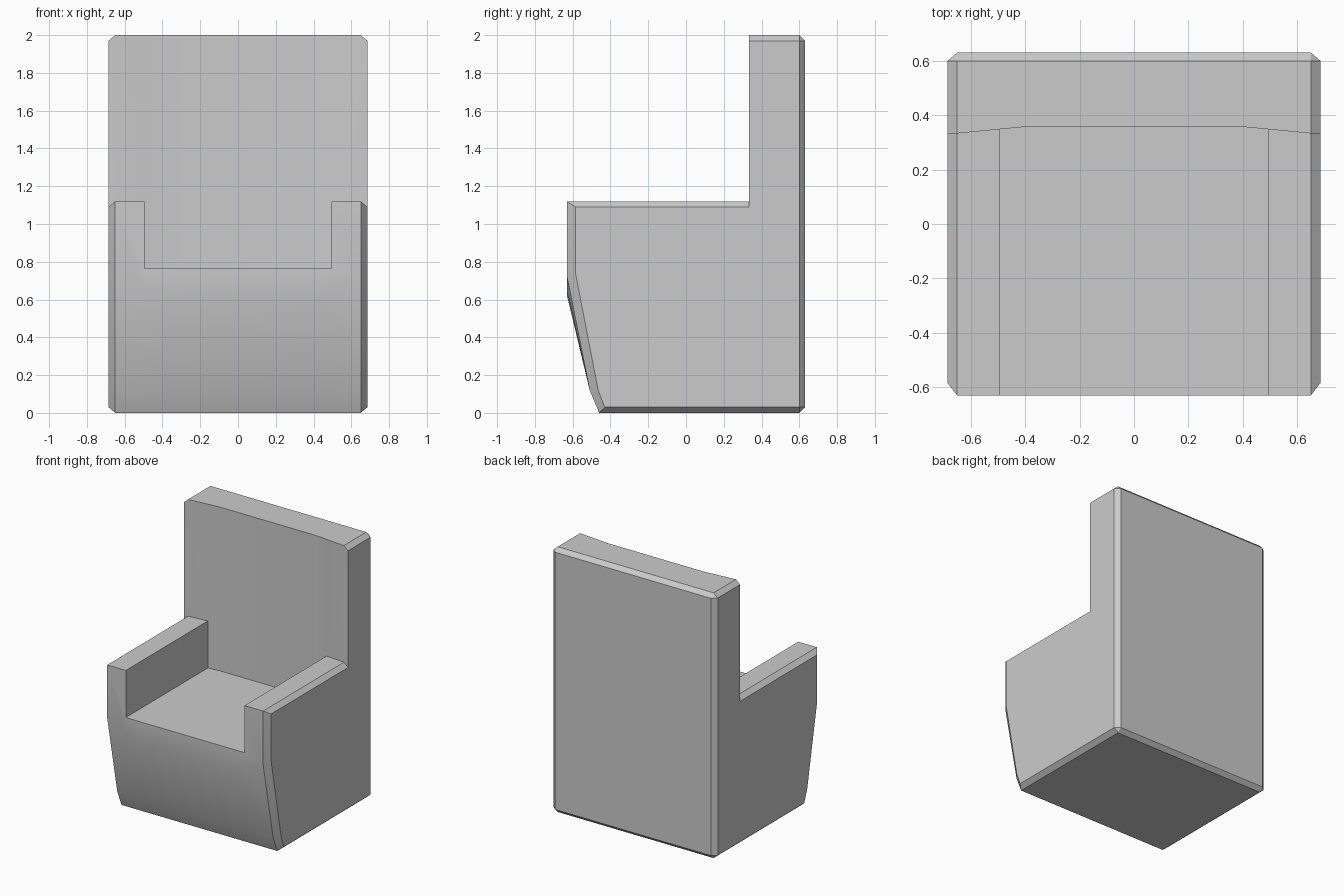
import bpy, bmesh
from math import radians

if "Cube" in bpy.data.objects:
    bpy.data.objects.remove(bpy.data.objects["Cube"])


# Side profile (y, z): front edge upward, over the arm, backrest, then down the back
def inner_profile(arm_top, kink_z, back_y):
    return [(-.46, 0), (-.51, .12), (-.63, kink_z), (-.63, arm_top),
            (back_y, arm_top), (back_y, 2), (.60, 2), (.63, 1.97), (.63, .03), (.60, 0)]


# Outermost profile, inset to form the chamfer round the side panels
outer_profile = [(-.43, .03), (-.465, .12), (-.585, .74), (-.585, 1.09),
                 (.333, 1.09), (.333, 1.97), (.60, 1.97), (.60, 1.97), (.60, .03), (.60, .03)]

# Cross-sections from the side panel to the middle of the chair
half = [(.685, outer_profile),
        (.65, inner_profile(1.12, .72, .333)),
        (.495, inner_profile(1.12, .65, .348)),   # inner edge of the arm
        (.495, inner_profile(.765, .65, .348)),   # seat level
        (.40, inner_profile(.765, .62, .357))]
sections = [(-x, p) for x, p in half] + half[::-1]

# Armchair body: loft the sections across the width
bm = bmesh.new()
rings = [[bm.verts.new((x, y, z)) for y, z in prof] for x, prof in sections]
for a, b in zip(rings, rings[1:]):
    for i in range(len(a)):
        j = (i + 1) % len(a)
        quad = (a[i], a[j], b[j], b[i])
        if len({tuple(v.co) for v in quad}) > 2:
            bm.faces.new(quad)
bm.faces.new(rings[0])
bm.faces.new(rings[-1][::-1])
bmesh.ops.remove_doubles(bm, verts=bm.verts, dist=1e-5)
bmesh.ops.dissolve_degenerate(bm, edges=bm.edges, dist=1e-5)
bmesh.ops.recalc_face_normals(bm, faces=bm.faces)

mesh = bpy.data.meshes.new("armchair_body")
bm.to_mesh(mesh)
bm.free()
body = bpy.data.objects.new("armchair_body", mesh)
bpy.context.collection.objects.link(body)

# Soft front bend, crisp chamfers
bpy.context.view_layer.objects.active = body
body.select_set(True)
bpy.ops.object.shade_smooth_by_angle(angle=radians(20))
